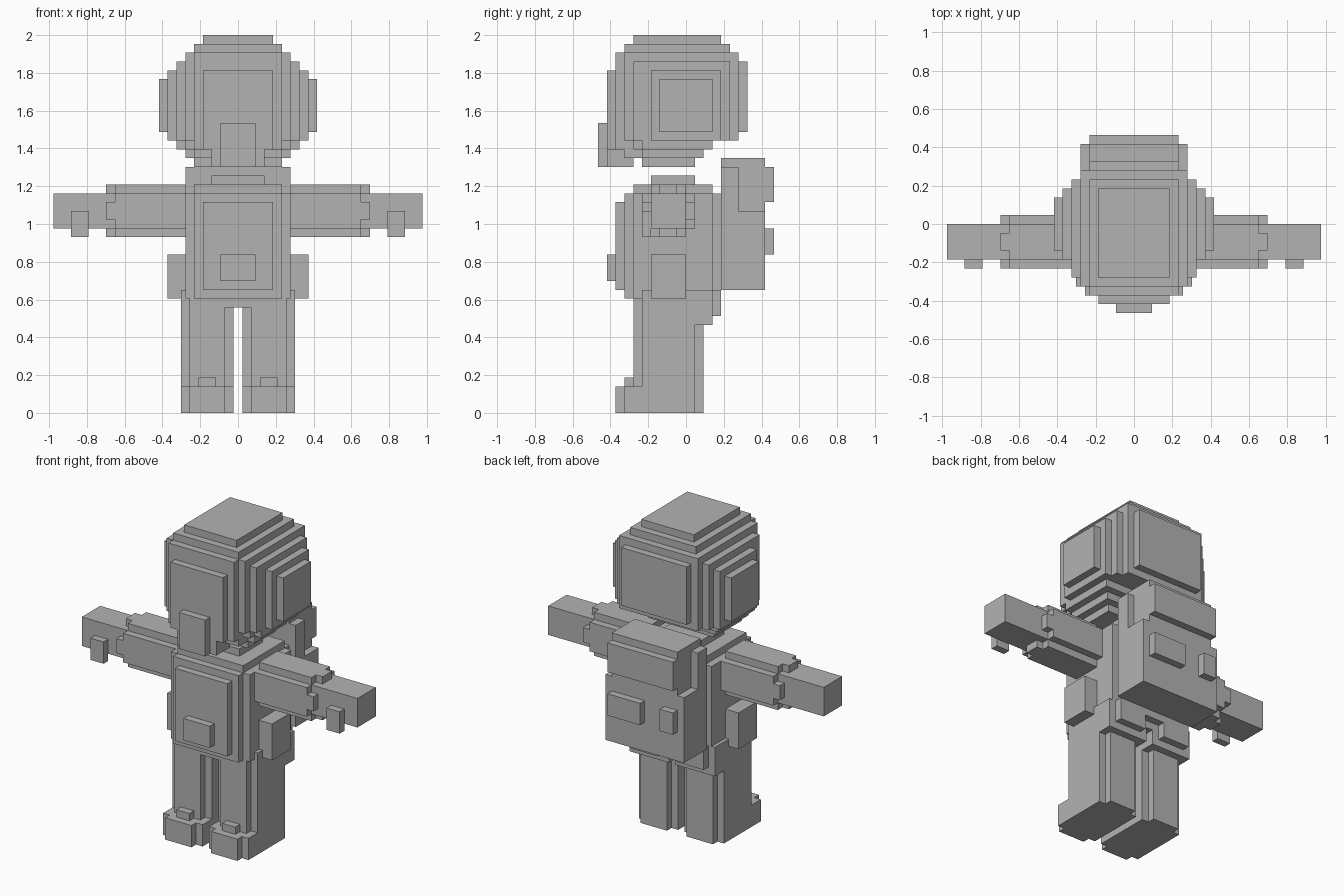
import bpy, bmesh, math
from mathutils import Vector

if "Cube" in bpy.data.objects:
    bpy.data.objects.remove(bpy.data.objects["Cube"])

U = 2 / 43  # one block unit

suit = bpy.data.materials.new("suit_grey")
suit.diffuse_color = (0.45, 0.45, 0.45, 1)
suit.use_nodes = True
suit.node_tree.nodes["Principled BSDF"].inputs["Base Color"].default_value = suit.diffuse_color


def blocks(name, boxes, shift=0.0, mirror=False):
    """Fuse boxes (x0, x1, y0, y1, z0, z1) in block units into one clean shell."""
    cells = set()
    for x0, x1, y0, y1, z0, z1 in boxes:
        cells |= {(x, y, z) for x in range(x0, x1) for y in range(y0, y1) for z in range(z0, z1)}
    bm = bmesh.new()
    verts = {}

    def vert(p):
        if p not in verts:
            verts[p] = bm.verts.new(((p[0] + shift) * U, p[1] * U, p[2] * U))
        return verts[p]

    for c in cells:
        for axis in range(3):
            for side in (0, 1):
                n = list(c)
                n[axis] += 2 * side - 1
                if tuple(n) in cells:
                    continue
                a, b = (axis + 1) % 3, (axis + 2) % 3
                ring = []
                for da, db in ((0, 0), (1, 0), (1, 1), (0, 1)):
                    p = list(c)
                    p[axis] += side
                    p[a] += da
                    p[b] += db
                    ring.append(vert(tuple(p)))
                bm.faces.new(ring if side else ring[::-1])
    bmesh.ops.dissolve_limit(bm, angle_limit=math.radians(1), verts=bm.verts[:], edges=bm.edges[:])
    me = bpy.data.meshes.new(name)
    bm.to_mesh(me)
    bm.free()
    me.materials.append(suit)
    ob = bpy.data.objects.new(name, me)
    bpy.context.collection.objects.link(ob)
    if mirror:
        m = ob.modifiers.new("mirror", 'MIRROR')
        m.use_axis[0] = True
    return ob


def sym(w, *rest):
    """Box centred on x with half width w."""
    return (-w, w) + rest


# Rounded helmet head with stepped ear rings
blocks("head", [
    sym(9, -3, 3, 32, 38),
    sym(8, -4, 4, 31, 39),
    sym(7, -6, 5, 31, 40),
    sym(7, -5, 3, 30, 40),
    sym(6, -7, 6, 31, 41),
    sym(6, -6, 3, 30, 41),
    sym(6, -5, 2, 29, 41),
    sym(5, -8, 6, 31, 41),
    sym(5, -7, 5, 31, 42),
    sym(5, -8, 3, 30, 40),
    sym(5, -7, 2, 29, 40),
    sym(5, -5, 1, 28, 40),
    sym(4, -6, 4, 31, 43),
    sym(5, 5, 7, 32, 40),
])
# Face plate and chin block
blocks("face_plate", [sym(4, -9, -7, 30, 39), sym(3, -9, -6, 28, 31)])
blocks("chin_block", [sym(2, -10, -9, 28, 33)])

# Neck and torso
blocks("neck", [sym(3, -4, 1, 26, 27)])
blocks("torso", [
    sym(6, -6, 3, 13, 25),
    sym(5, -7, 4, 13, 25),
    sym(5, -6, 3, 13, 26),
    sym(3, -6, 3, 12, 14),
])
blocks("chest_panel", [sym(4, -8, -7, 14, 24)])
blocks("belt_buckle", [sym(2, -9, -8, 15, 18)])
blocks("hip_pouch", [(6, 8, -4, 0, 13, 18)], mirror=True)

# Backpack with pockets
blocks("backpack", [
    sym(6, 4, 9, 14, 23),
    sym(6, 4, 6, 23, 28),
    sym(5, 4, 9, 23, 29),
])
blocks("top_pocket", [sym(5, 9, 10, 24, 28)])
blocks("wide_pocket", [(0, 5, 9, 10, 18, 21)])
blocks("small_pocket", [(-5, -3, 9, 10, 18, 21)])

# Arms: rounded sleeve, hand and thumb
blocks("sleeve", [
    (6, 14, -4, 0, 20, 26),
    (6, 15, -3, -1, 20, 26),
    (6, 14, -5, 1, 21, 25),
    (6, 15, -5, 1, 22, 24),
    (6, 15, -4, 0, 21, 25),
], mirror=True)
blocks("hand", [(15, 21, -4, 0, 21, 25)], mirror=True)
blocks("thumb", [(17, 19, -5, -4, 20, 23)], mirror=True)

# Legs with seat and boots, offset half a block from the centre line
blocks("leg", [
    (0, 6, -5, 1, 0, 14),
    (1, 5, -6, 2, 0, 14),
    (0, 6, 1, 3, 10, 14),
    (1, 5, 3, 4, 11, 14),
    (0, 6, -7, 1, 0, 3),
    (1, 5, -8, 2, 0, 3),
], shift=0.5, mirror=True)
blocks("boot_toe", [(2, 4, -7, -6, 3, 4)], shift=0.5, mirror=True)
